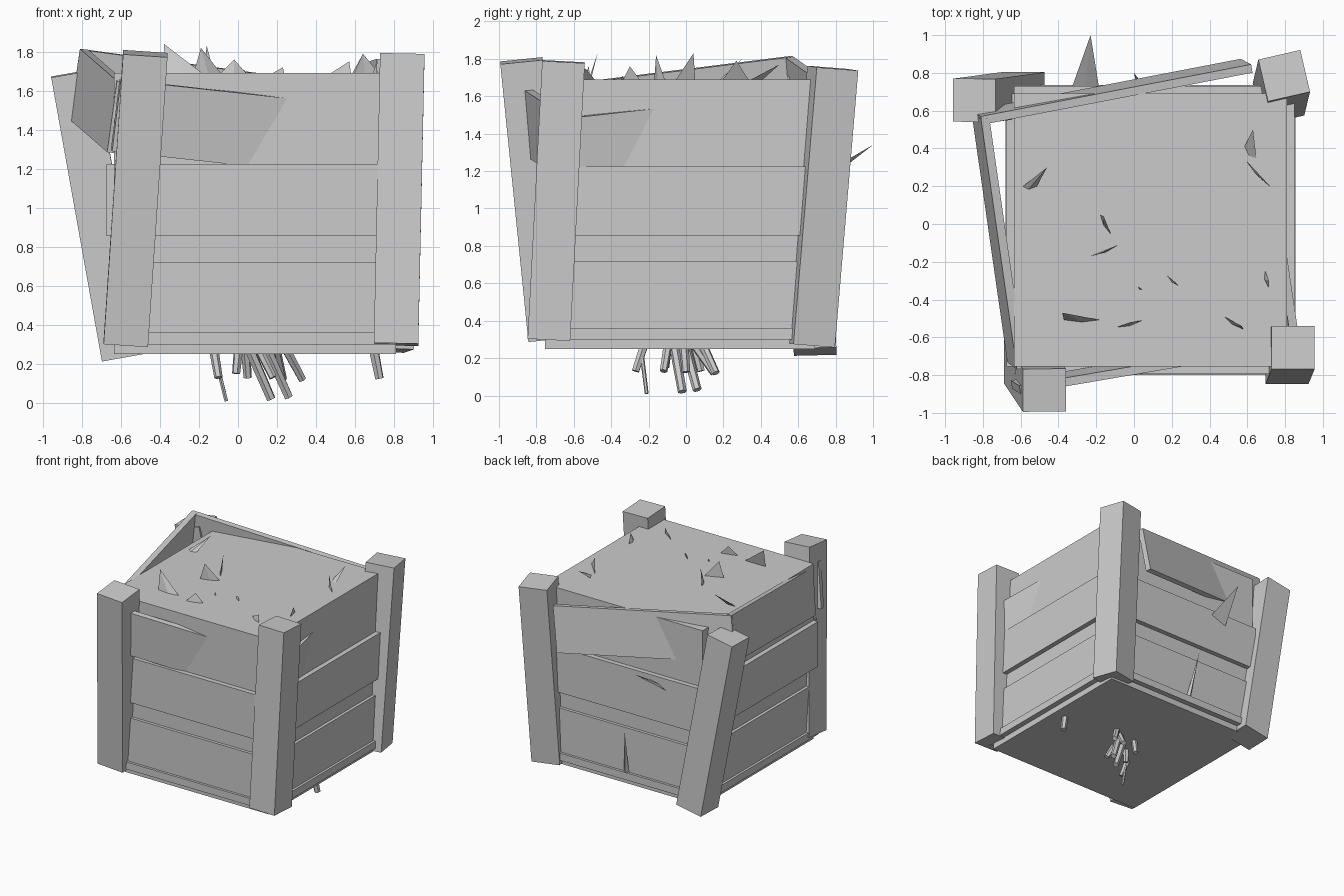
import bpy, bmesh
from math import radians
from mathutils import Vector, Matrix

cube = bpy.data.objects.get("Cube")
if cube:
    bpy.data.objects.remove(cube, do_unlink=True)

GREY = (0.6, 0.6, 0.6, 1)
mat = bpy.data.materials.new("plain grey")
mat.use_nodes = True
mat.diffuse_color = GREY
mat.node_tree.nodes["Principled BSDF"].inputs["Base Color"].default_value = GREY


def finish(name, bm):
    bmesh.ops.recalc_face_normals(bm, faces=bm.faces)
    me = bpy.data.meshes.new(name)
    bm.to_mesh(me)
    bm.free()
    me.materials.append(mat)
    ob = bpy.data.objects.new(name, me)
    bpy.context.collection.objects.link(ob)


def block(name, centre, u, v, w):
    """Box spanned by three edge vectors around a centre."""
    m = Matrix((u, v, w)).transposed().to_4x4()
    m.translation = centre
    bm = bmesh.new()
    bmesh.ops.create_cube(bm, size=1, matrix=m)
    finish(name, bm)


def span(name, low, high):
    low, high = Vector(low), Vector(high)
    d = high - low
    block(name, (low + high) / 2, (d.x, 0, 0), (0, d.y, 0), (0, 0, d.z))


def post(name, bottom, top, yaw=0, size=0.228):
    bottom, top = Vector(bottom), Vector(top)
    axis = top - bottom
    side = Matrix.Rotation(radians(yaw), 3, 'Z') @ Vector((1, 0, 0))
    v = axis.cross(side).normalized()
    u = v.cross(axis).normalized()
    block(name, (bottom + top) / 2, u * size, v * size, axis)


def board(name, start, end, roll, inward, height=0.37, thick=0.045):
    """Loose plank hung from its outer top edge; roll swings the lower edge."""
    start, end = Vector(start), Vector(end)
    u = end - start
    down = Vector(roll) - Vector((0, 0, height))
    down = down - down.project(u)
    w = u.cross(down).normalized() * thick
    if w.dot(Vector(inward)) < 0:
        w = -w
    block(name, (start + end + down + w) / 2, u, down, w)


def shard(name, a, b, tip, thick=0.012):
    """Thin splinter: triangle with a slightly thickened base."""
    a, b, tip = Vector(a), Vector(b), Vector(tip)
    mid = (a + b) / 2 + (b - a).cross(tip - a).normalized() * thick
    bm = bmesh.new()
    vs = [bm.verts.new(p) for p in (a, b, tip, mid)]
    for i, j, k in ((0, 1, 2), (0, 1, 3), (1, 2, 3), (2, 0, 3)):
        bm.faces.new((vs[i], vs[j], vs[k]))
    finish(name, bm)


def stick(name, top, tip, radius):
    top, tip = Vector(top), Vector(tip)
    top += (top - tip) * 0.4
    axis = top - tip
    m = Matrix.Translation((top + tip) / 2) @ axis.to_track_quat('Z', 'Y').to_matrix().to_4x4()
    bm = bmesh.new()
    bmesh.ops.create_cone(bm, cap_ends=True, segments=6, radius1=radius * 0.85,
                          radius2=radius, depth=axis.length, matrix=m)
    finish(name, bm)


# Filled core
X0, X1, Y0, Y1 = -0.635, 0.81, -0.755, 0.69
span("soil_core", (X0, Y0, 0.25), (X1, Y1, 1.69))

# Horizontal planks around all four sides: low, high, how far they stand out
for label, low, high, out in (("foot_rail", 0.30, 0.36, 0.045),
                              ("lower_plank", 0.36, 0.72, 0.025),
                              ("middle_plank", 0.855, 1.225, 0.04)):
    span(label + "_front", (X0, Y0 - out, low), (X1, Y0, high))
    span(label + "_back", (X0, Y1, low), (X1, Y1 + out, high))
    span(label + "_west", (X0 - out, Y0, low), (X0, Y1, high))
    span(label + "_east", (X1, Y0, low), (X1 + out, Y1, high))

# Leaning corner posts
post("post_front_west", (-0.575, -0.73, 0.305), (-0.475, -0.88, 1.79))
post("post_front_east", (0.81, -0.733, 0.30), (0.842, -0.655, 1.785))
post("post_back_east", (0.765, 0.66, 0.27), (0.795, 0.785, 1.75), yaw=13)
post("post_back_west", (-0.585, 0.69, 0.235), (-0.845, 0.655, 1.69))

# Loose top boards
board("top_board_front", (-0.6, -0.90, 1.655), (0.4, -0.73, 1.545), (0, 0.035, 0), (0, 1, 0))
board("top_board_east", (0.90, -0.78, 1.465), (0.755, 0.2, 1.575), (-0.03, 0, 0), (-1, 0, 0))
board("top_board_back", (-0.81, 0.57, 1.815), (0.62, 0.845, 1.62), (0, 0.04, 0), (0, -1, 0))
board("top_board_west", (-0.81, 0.555, 1.815), (-0.62, -0.77, 1.65), (-0.045, 0, 0), (1, 0, 0))

# Splinters on the top: base ends, then tip
top_shards = (
    ((-0.60, 0.19), (-0.52, 0.19), (-0.46, 0.30, 1.80)),
    ((-0.18, 0.05), (-0.12, -0.06), (-0.16, 0.04, 1.83)),
    ((-0.23, -0.17), (-0.08, -0.11), (-0.19, -0.16, 1.82)),
    ((0.16, -0.26), (0.24, -0.33), (0.23, -0.32, 1.72)),
    ((-0.37, -0.51), (-0.17, -0.51), (-0.38, -0.47, 1.84)),
    ((-0.10, -0.55), (0.05, -0.51), (-0.02, -0.52, 1.76)),
    ((0.46, -0.48), (0.58, -0.56), (0.57, -0.54, 1.75)),
    ((0.69, -0.24), (0.71, -0.34), (0.715, -0.30, 1.76)),
    ((0.59, 0.34), (0.73, 0.19), (0.64, 0.27, 1.79)),
    ((0.58, 0.40), (0.65, 0.33), (0.63, 0.50, 1.77)),
    ((0.02, -0.33), (0.05, -0.35), (0.03, -0.34, 1.71)),
)
for i, (a, b, tip) in enumerate(top_shards):
    shard(f"top_splinter_{i + 1}", (*a, 1.68), (*b, 1.68), tip)

# Splinters on the back
shard("back_splinter_large", (-0.34, 0.69, 1.10), (-0.18, 0.69, 1.16), (-0.23, 1.0, 1.34))
shard("back_splinter_narrow", (0.07, 0.71, 0.32), (0.02, 0.71, 0.34), (0.0, 0.80, 0.74), 0.02)

# Roots below
roots = (
    ((-0.12, -0.24), (-0.06, -0.21, 0.01), 0.012),
    ((-0.12, -0.23), (-0.10, -0.27, 0.13), 0.025),
    ((0.0, -0.10), (-0.01, -0.11, 0.15), 0.025),
    ((0.04, 0.05), (0.05, 0.08, 0.13), 0.025),
    ((0.07, -0.06), (0.17, -0.02, 0.02), 0.028),
    ((0.12, -0.10), (0.18, -0.12, 0.13), 0.024),
    ((0.16, 0.0), (0.26, 0.06, 0.03), 0.028),
    ((0.20, 0.06), (0.23, 0.15, 0.12), 0.025),
    ((0.26, 0.10), (0.33, 0.16, 0.12), 0.025),
    ((0.70, -0.01), (0.725, 0.0, 0.125), 0.027),
)
for i, (top, tip, radius) in enumerate(roots):
    stick(f"root_{i + 1}", (*top, 0.25), tip, radius)
